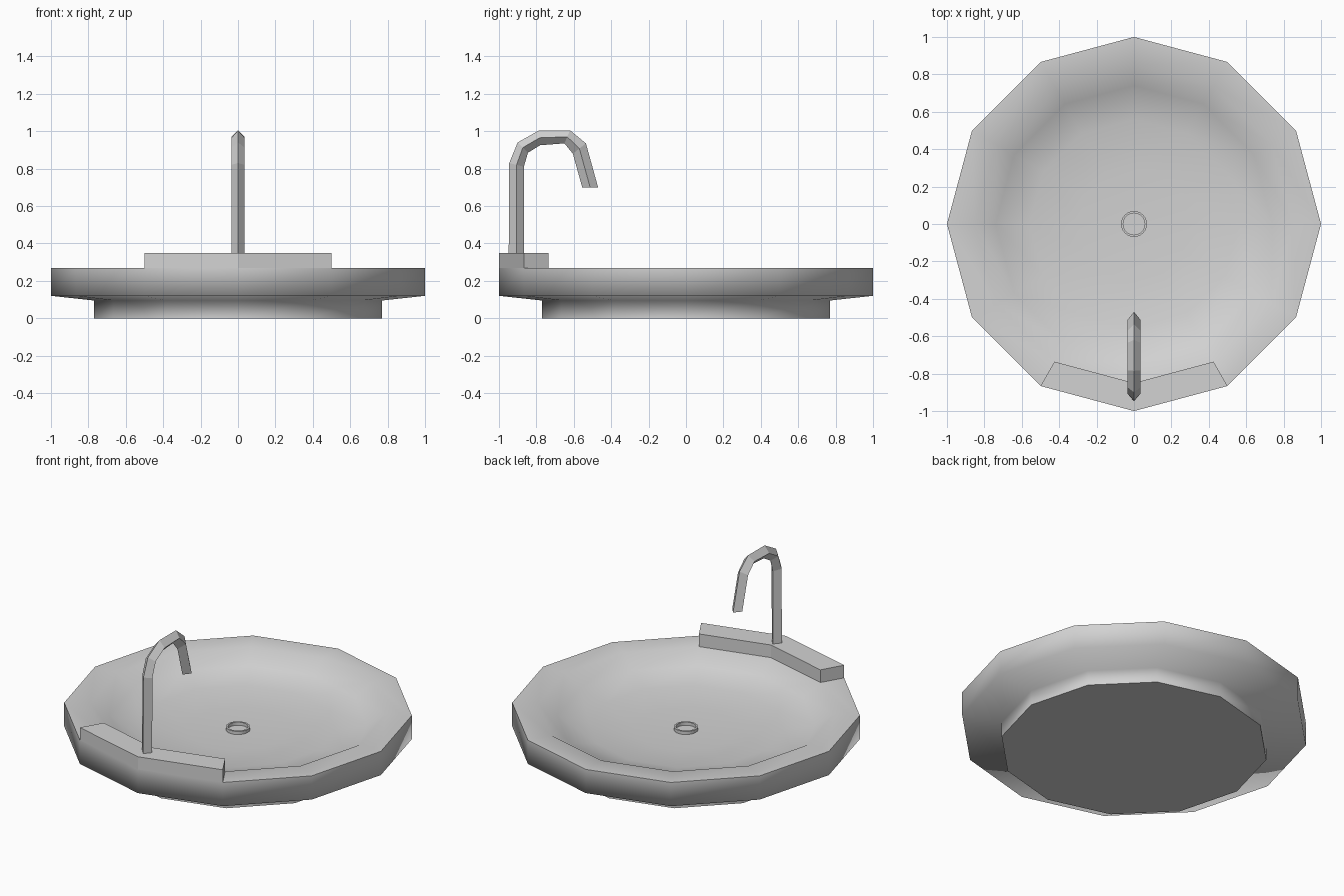
import bpy, bmesh
from math import sin, cos, pi

cube = bpy.data.objects.get("Cube")
if cube:
    bpy.data.objects.remove(cube, do_unlink=True)

grey = bpy.data.materials.new("light_grey")
grey.use_nodes = True
COLOUR = (0.65, 0.65, 0.65, 1)
grey.diffuse_color = COLOUR
grey.node_tree.nodes["Principled BSDF"].inputs["Base Color"].default_value = COLOUR


def finish(name, bm, smooth=False):
    """Weld and orient the mesh, then add it to the scene."""
    bmesh.ops.remove_doubles(bm, verts=bm.verts, dist=0.0005)
    bmesh.ops.recalc_face_normals(bm, faces=bm.faces)
    for face in bm.faces:
        face.smooth = smooth
    mesh = bpy.data.meshes.new(name)
    bm.to_mesh(mesh)
    bm.free()
    mesh.materials.append(grey)
    obj = bpy.data.objects.new(name, mesh)
    bpy.context.collection.objects.link(obj)
    return obj


def bridge(bm, rings, closed=False):
    """Join matching loops of vertices with quads."""
    pairs = list(zip(rings, rings[1:]))
    if closed:
        pairs.append((rings[-1], rings[0]))
    for a, b in pairs:
        for i in range(len(a)):
            j = (i + 1) % len(a)
            bm.faces.new((a[i], a[j], b[j], b[i]))


def revolve(bm, profile, sides, closed=False):
    """Turn a (radius, height) profile around the z axis."""
    rings = []
    for r, z in profile:
        rings.append([bm.verts.new((r * cos(2 * pi * i / sides),
                                    r * sin(2 * pi * i / sides), z))
                      for i in range(sides)])
    bridge(bm, rings, closed)
    return rings


# Basin: twelve-sided shell with a flat lip and a shallow bowl
RIM, LIP, BASE = 0.27, 0.85, 0.77
bm = bmesh.new()
rings = revolve(bm, [(BASE, 0), (BASE, 0.095), (1, 0.12), (1, RIM), (LIP, RIM),
                     (0.74, 0.2), (0.56, 0.16), (0.3, 0.143), (0.05, 0.14)], 12)
bm.faces.new(rings[0])
bm.faces.new(rings[-1])
for ring in (rings[0], rings[3]):
    for i, vert in enumerate(ring):
        bm.edges.get((vert, ring[i - 1])).smooth = False
finish("basin", bm, smooth=True)

# Drain: thin raised ring on the bowl floor
bm = bmesh.new()
revolve(bm, [(0.069, 0.135), (0.069, 0.16), (0.058, 0.16), (0.058, 0.135)], 24, closed=True)
drain = finish("drain_ring", bm, smooth=True)
for poly in drain.data.polygons:
    poly.use_smooth = abs(poly.normal.z) < 0.5

# Tap deck: raised block over the two front lip segments
bm = bmesh.new()
sections = []
for k in (-1, 0, 1):
    a = -pi / 2 + k * pi / 6
    sections.append([bm.verts.new((r * cos(a), r * sin(a), z))
                     for r, z in ((1, RIM), (1, 0.35), (LIP, 0.35), (LIP, RIM))])
bridge(bm, sections)
bm.faces.new(sections[0])
bm.faces.new(sections[-1])
finish("tap_deck", bm)

# Spout: diamond tube, given by its outer and inner ridge as (y, z)
outer = [(-0.948, 0.34), (-0.945, 0.83), (-0.9, 0.94), (-0.785, 1.005),
         (-0.62, 1.005), (-0.535, 0.935), (-0.47, 0.7)]
inner = [(-0.867, 0.34), (-0.867, 0.81), (-0.845, 0.885), (-0.78, 0.925),
         (-0.65, 0.935), (-0.605, 0.88), (-0.555, 0.7)]
bm = bmesh.new()
sections = []
for (yo, zo), (yi, zi) in zip(outer, inner):
    y, z = (yo + yi) / 2, (zo + zi) / 2
    points = ((0, yo, zo), (0.035, y, z), (0, yi, zi), (-0.035, y, z))
    sections.append([bm.verts.new(p) for p in points])
bridge(bm, sections)
bm.faces.new(sections[0])
bm.faces.new(sections[-1])
finish("tap_spout", bm)
